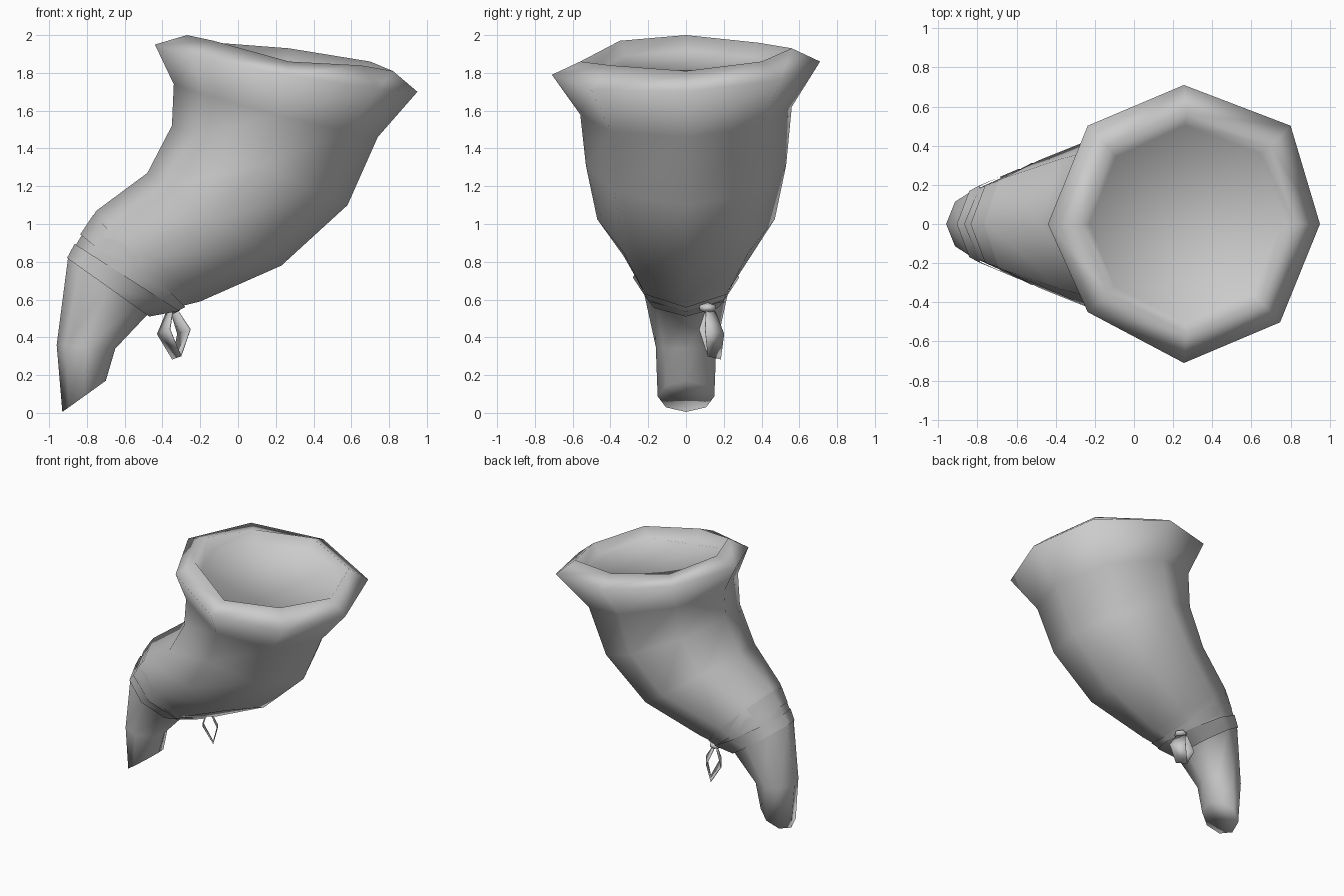
import bpy, bmesh, math
from mathutils import Vector

if "Cube" in bpy.data.objects:
    bpy.data.objects.remove(bpy.data.objects["Cube"])

grey = bpy.data.materials.new("plain grey")
grey.diffuse_color = (0.6, 0.6, 0.6, 1)
grey.use_nodes = True
grey.node_tree.nodes["Principled BSDF"].inputs["Base Color"].default_value = grey.diffuse_color


def ring(left, right, half, tilt=0.0):
    """Eight points of a slanted oval, from its left and right ends and half depth."""
    a, b = Vector((left[0], 0, left[1])), Vector((right[0], 0, right[1]))
    mid, arm = (a + b) / 2, (b - a) / 2
    side = Vector((0, half, tilt))
    return [mid + arm * math.cos(k * math.pi / 4) + side * math.sin(k * math.pi / 4)
            for k in range(8)]


def loft(name, rings, caps=False, closed=True):
    """Skin a list of point rings, with smooth faces and optional end caps."""
    bm = bmesh.new()
    rows = [[bm.verts.new(p) for p in r] for r in rings]
    n = len(rows[0])
    for lo, hi in zip(rows, rows[1:]):
        for k in range(n if closed else n - 1):
            j = (k + 1) % n
            bm.faces.new((lo[k], lo[j], hi[j], hi[k])).smooth = True
    if caps:
        for row in (rows[0][::-1], rows[-1]):
            bm.faces.new(row).smooth = True
    me = bpy.data.meshes.new(name)
    bm.to_mesh(me)
    bm.free()
    me.materials.append(grey)
    ob = bpy.data.objects.new(name, me)
    bpy.context.collection.objects.link(ob)
    return ob


# Uneven flared rim, its inner lip, and the shallow sunken floor of the mouth
rim = ring((-0.44, 1.95), (0.95, 1.70), 0.71, 0.035)
rim[1].x, rim[5].y = 0.80, -0.45
lip = [Vector(p) for p in [
    (0.82, 0, 1.81), (0.70, 0.40, 1.86), (0.27, 0.56, 1.93), (-0.12, 0.38, 1.96),
    (-0.27, 0, 2.00), (-0.13, -0.35, 1.97), (0.27, -0.56, 1.86), (0.65, -0.40, 1.84)]]
centre = sum(lip, Vector()) / 8
floor = [centre + (p - centre) * 0.9 - Vector((0.012, 0, 0.07)) for p in lip]

# Curved horn body
loft("horn_body", [
    ring((-0.93, 0.005), (-0.70, 0.17), 0.15),
    ring((-0.96, 0.36), (-0.65, 0.34), 0.16),
    ring((-0.90, 0.82), (-0.48, 0.52), 0.23),
    ring((-0.75, 1.07), (-0.20, 0.59), 0.33),
    ring((-0.48, 1.27), (0.23, 0.78), 0.47),
    ring((-0.35, 1.52), (0.58, 1.10), 0.53),
    ring((-0.34, 1.74), (0.74, 1.46), 0.56, 0.02),
    rim, lip, floor,
], caps=True)

# Two strap turns around the narrow part
loft("lower_strap", [ring((-0.905, 0.82), (-0.47, 0.51), 0.24),
                     ring((-0.865, 0.895), (-0.31, 0.54), 0.282)])
loft("upper_strap", [ring((-0.835, 0.945), (-0.33, 0.535), 0.278),
                     ring((-0.765, 1.05), (-0.28, 0.56), 0.312)])

# Hanging ribbon loop: centre points with half width across the ribbon
path = [((-0.36, 0.13, 0.54), 0.5), ((-0.392, 0.12, 0.43), 1), ((-0.325, 0.15, 0.295), 0.7),
        ((-0.288, 0.15, 0.43), 1), ((-0.34, 0.13, 0.54), 0.5)]
across = Vector((0.034, -0.05, 0.012))
ribbon = loft("ribbon_loop", [[Vector(p) - across * w, Vector(p) + across * w] for p, w in path],
              closed=False)
thick = ribbon.modifiers.new("thickness", 'SOLIDIFY')
thick.thickness = 0.004

# Knot holding the ribbon to the strap
bpy.ops.mesh.primitive_ico_sphere_add(subdivisions=1, radius=1, location=(-0.345, 0.115, 0.555))
knot = bpy.context.object
knot.name = "ribbon_knot"
knot.scale = (0.05, 0.05, 0.03)
knot.data.materials.append(grey)
bpy.ops.object.shade_smooth()
